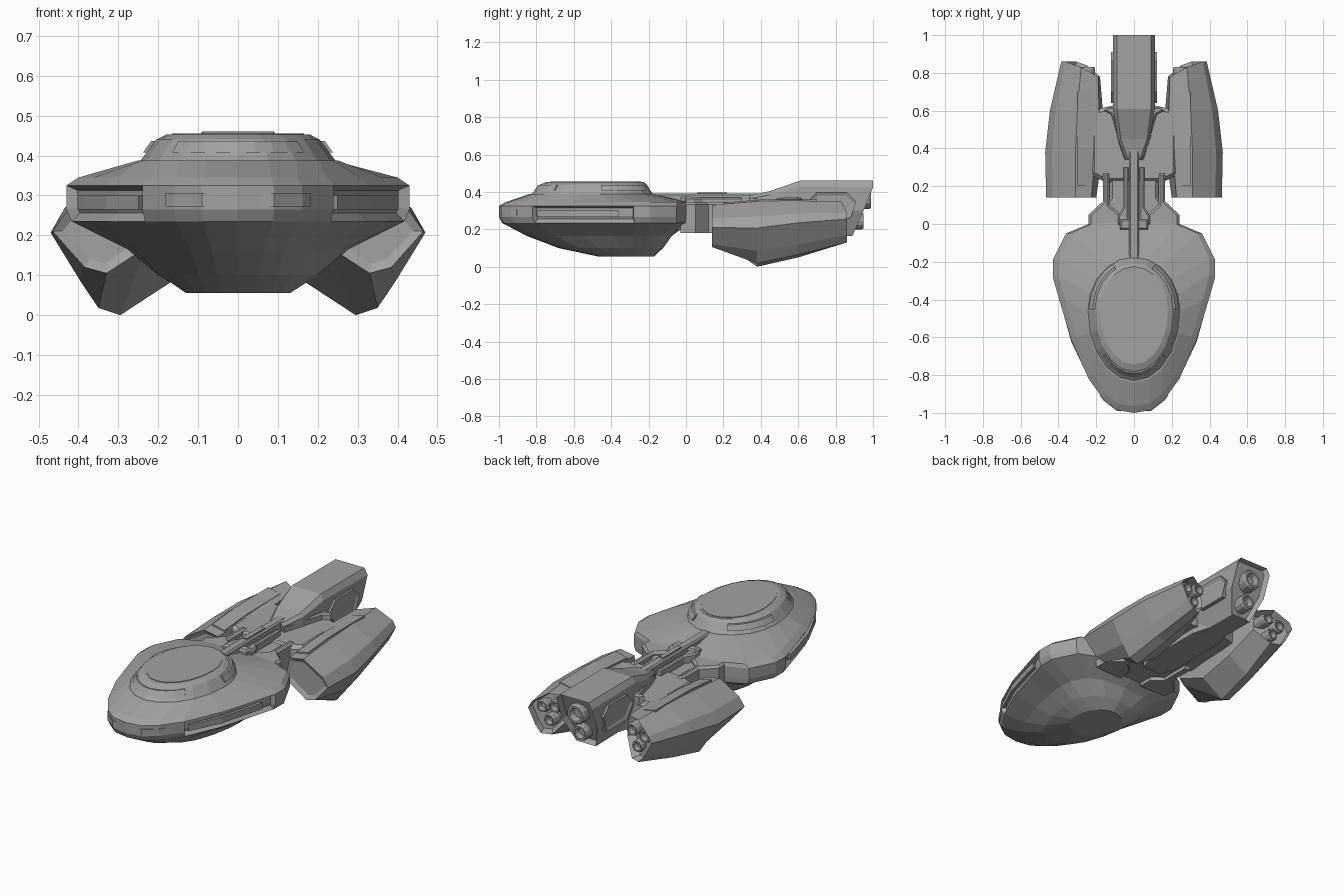
import bpy, bmesh
from math import sin, cos, pi
from mathutils import Vector

cube = bpy.data.objects.get("Cube")
if cube:
    bpy.data.objects.remove(cube)

grey = bpy.data.materials.new("hull_grey")
grey.use_nodes = True
COL = (0.36, 0.36, 0.36, 1)
grey.diffuse_color = COL
grey.node_tree.nodes["Principled BSDF"].inputs["Base Color"].default_value = COL


def finish(name, bm, mirror=False):
    mesh = bpy.data.meshes.new(name)
    bm.to_mesh(mesh)
    bm.free()
    mesh.materials.append(grey)
    ob = bpy.data.objects.new(name, mesh)
    bpy.context.collection.objects.link(ob)
    if mirror:
        ob.modifiers.new("Mirror", 'MIRROR')
    return ob


def loft(rings):
    """Skin closed rings of equal length and cap both ends."""
    bm = bmesh.new()
    vs = [[bm.verts.new(p) for p in r] for r in rings]
    n = len(rings[0])
    for a, b in zip(vs, vs[1:]):
        for i in range(n):
            j = (i + 1) % n
            bm.faces.new((a[i], a[j], b[j], b[i]))
    caps = [bm.faces.new(vs[0]), bm.faces.new(vs[-1])]
    bmesh.ops.recalc_face_normals(bm, faces=bm.faces[:])
    return bm, caps


def both(half, axis_ends=True):
    """Close a half outline with its mirror image."""
    other = half[-2:0:-1] if axis_ends else half[::-1]
    return half + [(-p[0], *p[1:]) for p in other]


def band(name, low, high, out, mirror=False):
    """Thin plate skinned over two matching paths, pushed outwards from the dome centre."""
    def push(p, d):
        v = Vector((p[0], p[1] + 0.45, 0)).normalized()
        return Vector(p) + v * d
    rings = [[push(a, -0.01), push(b, -0.01), push(b, out), push(a, out)]
             for a, b in zip(low, high)]
    finish(name, loft(rings)[0], mirror)


def prism(name, outline, z0, z1, chamfer=0.0, mirror=False):
    """Plan outline raised from z0 to z1."""
    bm, caps = loft([[(x, y, z) for x, y in outline] for z in (z0, z1)])
    if chamfer:
        bmesh.ops.bevel(bm, geom=list(caps[1].edges), offset=chamfer,
                        segments=1, affect='EDGES')
    finish(name, bm, mirror)


def box_plan(x0, x1, y0, y1):
    return [(x0, y0), (x1, y0), (x1, y1), (x0, y1)]


def thruster(name, x, z, y0, y1, r, mirror=False):
    steps = [(r, y0), (r, y1 - 0.01), (r * 0.88, y1), (r * 0.66, y1), (r * 0.5, y1 - 0.03)]
    rings = [[(x + q * cos(k * pi / 6), y, z + q * sin(k * pi / 6)) for k in range(12)]
             for q, y in steps]
    finish(name, loft(rings)[0], mirror)


# Saucer hull: belly, rim and shoulder
RIM = [(0, -1), (.09, -.985), (.16, -.93), (.24, -.82), (.33, -.62), (.39, -.42),
       (.43, -.28), (.43, -.19), (.36, -.05), (.24, .0), (0, .02)]
N = len(RIM) - 1


def egg(t, w, front, back, yc=-.46):
    c = cos(t)
    return w * sin(t), yc - (front if c > 0 else back) * c


def egg_ring(w, front, back, z, yc=-.46):
    return [(*egg(pi * i / N, w, front, back, yc), z) for i in range(N + 1)]


belly = egg_ring(.13, .15, .15, .055, -.32)
rings = [belly]
for fx, fy, z in ((.25, .4, .1), (.5, .72, .165)):
    half = []
    for b, r in zip(belly, RIM):
        g = fy if r[1] < -.35 else fx
        half.append((b[0] + (r[0] - b[0]) * fx, b[1] + (r[1] - b[1]) * g, z))
    rings.append(half)
rings.append([(x * .97, y * .985, .235) for x, y in RIM])
rings.append([(x, y, .265) for x, y in RIM])
rings.append([(x, y, .325) for x, y in RIM])
rings.append([(x * .93, y * .965, .345) for x, y in RIM])
rings.append(egg_ring(.25, .38, .29, .388))
bm, _ = loft([both(r) for r in rings])

# Sunken side channels in the rim
for s in (1, -1):
    faces = []
    for f in bm.faces:
        c = f.calc_center_median()
        if .235 < c.z < .335 and -.8 < c.y < -.3 and c.x * s > .2:
            faces.append(f)
    bmesh.ops.inset_region(bm, faces=faces, thickness=.012, depth=-.025, use_even_offset=True)
finish("saucer_hull", bm)

SIDE = [(.245, -.79), (.325, -.62), (.378, -.43), (.395, -.36)]
band("side_channel_bar", [(x, y, .265) for x, y in SIDE],
     [(x, y, .30) for x, y in SIDE], .008, True)
NOSE = [(.18, -.902), (.16, -.93), (.09, -.985)]
NOSE += [(-x, y) for x, y in NOSE[::-1]]
band("nose_window", [(x, y, .272) for x, y in NOSE], [(x, y, .306) for x, y in NOSE], .005)

# Upper dome
dome = [egg_ring(.25, .38, .29, .38), egg_ring(.235, .355, .275, .40),
        egg_ring(.205, .32, .25, .44), egg_ring(.18, .285, .235, .453)]
finish("upper_dome", loft([both(r) for r in dome])[0])
prism("dome_cap", [(x, y) for x, y, z in both(egg_ring(.165, .265, .22, 0))], .45, .456)


def dome_strip(name, t0, t1, out, mirror):
    ts = [t0 + (t1 - t0) * i / 8 for i in range(9)]
    band(name, [(*egg(t, .225, .345, .268), .408) for t in ts],
         [(*egg(t, .205, .325, .252), .436) for t in ts], out, mirror)


dome_strip("front_dome_window", -.8, .8, .006, False)
dome_strip("rear_dome_band", 1.6, 2.65, .013, True)

# Neck: lower block, flared shoulders, spine and its fittings
prism("neck_block", both([(.2, -.08), (.2, .06), (.13, .14), (.13, .3)], False), .2, .325, .015)
prism("neck_shoulder", [(.07, -.03), (.24, -.03), (.24, .05), (.165, .12), (.165, .27),
                        (.13, .27), (.13, .1), (.07, .05)], .18, .345, .012, True)
prism("neck_rail", [(.045, -.02), (.085, .0), (.085, .04), (.055, .09), (.055, .3),
                    (.03, .3), (.03, .0)], .3, .37, .008, True)
prism("spine", box_plan(-.026, .026, -.22, .44), .3, .392, .008)
prism("spine_clamp", box_plan(-.075, .075, -.03, .025), .3, .378, .01)
prism("spine_ridge", box_plan(-.014, .014, .06, .22), .38, .398)

# Crossbar that carries the engines
prism("engine_crossbar", both([(.15, .22), (.23, .26), (.23, .6), (.1, .63)], False),
      .2, .335, .02)
prism("crossbar_rib", [(.05, .34), (.12, .58), (.16, .6), (.14, .62), (.09, .62)],
      .3, .37, .008, True)
prism("crossbar_keel", both([(.06, .15), (.09, .25), (.09, .6), (.06, .7)], False), .17, .22)

# Tail beam with a slanted stern
tail = [[(.03, .34, .38), (.045, .34, .365), (.06, .36, .28), (.045, .38, .2)],
        [(.07, .45, .405), (.085, .45, .385), (.09, .46, .28), (.05, .46, .18)],
        [(.09, .61, .46), (.11, .61, .43), (.11, .61, .3), (.06, .61, .17)],
        [(.09, 1, .46), (.11, 1, .425), (.11, .95, .3), (.06, .89, .165)]]
bm, caps = loft([both(r, False) for r in tail])
bmesh.ops.inset_individual(bm, faces=[caps[1]], thickness=.018, depth=-.025)
finish("tail_beam", bm)

bm, caps = loft([[(x, y, z) for y, z in ((.64, .34), (.7, .4), (.86, .4), (.91, .35),
                                         (.88, .26), (.7, .26))] for x in (.1, .122)])
bmesh.ops.inset_individual(bm, faces=[caps[1]], thickness=.02, depth=-.008)
finish("tail_side_panel", bm, True)
thruster("upper_tail_thruster", 0, .365, .9, .99, .056)
thruster("lower_tail_thruster", 0, .245, .85, .95, .045)

# Tilted engine pods, lofted front to back
pod = [
    [(.465, .14, .21), (.43, .14, .26), (.31, .14, .33), (.225, .14, .315),
     (.2, .14, .2), (.23, .14, .17), (.33, .14, .105), (.385, .14, .12)],
    [(.47, .38, .207), (.435, .38, .268), (.31, .38, .35), (.205, .38, .33),
     (.165, .38, .085), (.295, .38, .0), (.35, .38, .018), (.395, .38, .085)],
    [(.445, .6, .235), (.415, .6, .285), (.3, .6, .355), (.185, .6, .335),
     (.165, .6, .13), (.28, .6, .05), (.335, .6, .065), (.375, .6, .12)],
    [(.385, .86, .255), (.365, .86, .29), (.28, .83, .35), (.19, .78, .335),
     (.18, .78, .215), (.25, .84, .13), (.305, .86, .13), (.34, .86, .17)]]
bm, caps = loft(pod)
bmesh.ops.inset_individual(bm, faces=[caps[0]], thickness=.025, depth=-.012)
bmesh.ops.inset_individual(bm, faces=[caps[1]], thickness=.014, depth=-.045)
finish("engine_pod", bm, True)
for i, (x, z, r) in enumerate(((.32, .265, .036), (.242, .283, .036), (.275, .198, .034))):
    thruster(f"pod_thruster_{i + 1}", x, z, .74, .83, r, True)

# Raised plate along the inner shoulder of each pod
bm, _ = loft([[(.3, y, z + .005), (.225, y, z - .012), (.225, y, z - .05), (.3, y, z - .05)]
              for y, z in ((.2, .338), (.4, .354), (.7, .356))])
finish("pod_shoulder_plate", bm, True)
